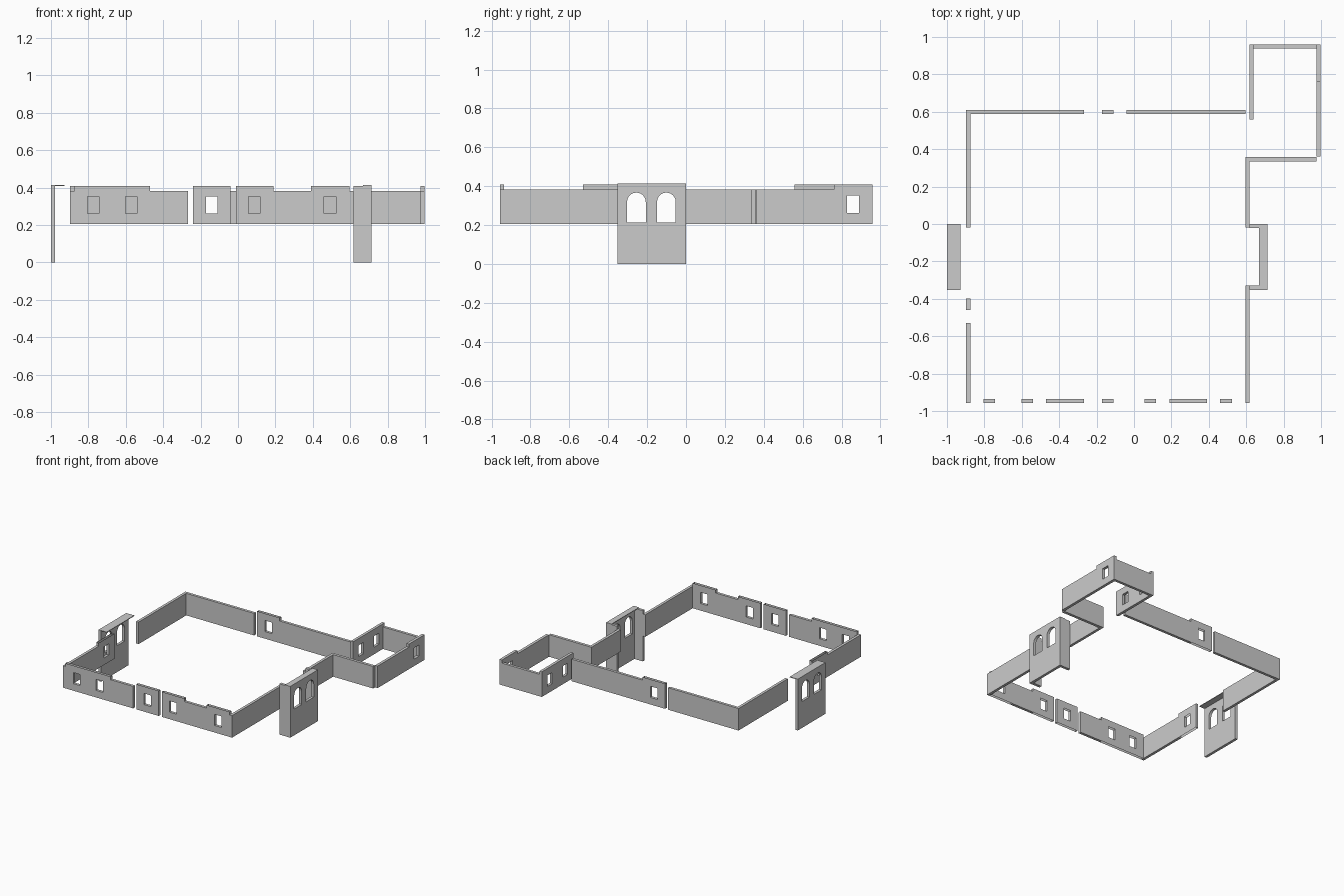
import bpy, bmesh, math
from mathutils import Vector

if "Cube" in bpy.data.objects:
    bpy.data.objects.remove(bpy.data.objects["Cube"])

Z0, LOW, HIGH = 0.205, 0.383, 0.408   # wall base, plain wall top, window bay top


def rect(u0, u1, z0, z1):
    return [(u0, z0), (u1, z0), (u1, z1), (u0, z1)]


def arch(u0, u1, z0, z1, n=12):
    r, c = (u1 - u0) / 2, (u0 + u1) / 2
    top = [(c + r * math.cos(math.pi * i / n), z1 - r + r * math.sin(math.pi * i / n))
           for i in range(n + 1)]
    return [(u0, z0), (u1, z0)] + top


def panel(name, axis, c0, c1, outline, holes=(), hollow=False):
    """Upright slab: profile in (axis, z), thick from c0 to c1, with holes."""
    bm = bmesh.new()

    def co(u, z, c):
        return Vector((u, c, z)) if axis == 'x' else Vector((c, u, z))
    edges = ([], [])
    for loop in [outline, *holes]:
        a = [bm.verts.new(co(u, z, c0)) for u, z in loop]
        b = [bm.verts.new(co(u, z, c1)) for u, z in loop]
        for i in range(len(loop)):
            j = (i + 1) % len(loop)
            edges[0].append(bm.edges.new((a[i], a[j])))
            edges[1].append(bm.edges.new((b[i], b[j])))
            bm.faces.new((a[i], a[j], b[j], b[i]))
    for e in edges:
        bmesh.ops.triangle_fill(bm, use_beauty=True, use_dissolve=False, edges=e)
    bmesh.ops.recalc_face_normals(bm, faces=bm.faces[:])
    if hollow:  # bays keep only the sill: open at the top, base and window head
        top = max(z for _, z in outline)
        drop = [f for f in bm.faces if f.normal.z < -0.9 or
                (f.normal.z > 0.9 and f.calc_center_median().z > top - 1e-4)]
        bmesh.ops.delete(bm, geom=drop, context='FACES')
    me = bpy.data.meshes.new(name)
    bm.to_mesh(me)
    bm.free()
    bpy.context.collection.objects.link(bpy.data.objects.new(name, me))


def wall(name, axis, c0, c1, u0, u1):
    panel(name, axis, c0, c1, rect(u0, u1, Z0, LOW))


def bay(name, axis, c0, c1, u0, u1, windows, hollow=True):
    holes = [rect(w - 0.031, w + 0.031, 0.262, 0.352) for w in windows]
    panel(name, axis, c0, c1, rect(u0, u1, Z0, HIGH), holes, hollow)


# front wall
F = (-0.957, -0.935)
bay("front_bay_left", 'x', *F, -0.875, -0.47, (-0.773, -0.571))
wall("front_wall_left", 'x', *F, -0.47, -0.268)
bay("front_bay_middle", 'x', *F, -0.24, -0.04, (-0.14,))
bay("front_bay_right", 'x', *F, -0.012, 0.19, (0.087,))
wall("front_wall_right", 'x', *F, 0.19, 0.39)
bay("front_bay_corner", 'x', *F, 0.39, 0.595, (0.492,))

# left wall
L = (-0.897, -0.875)
wall("left_wall_front", 'y', *L, -0.957, -0.53)
bay("left_bay", 'y', *L, -0.53, -0.33, (-0.43,))
wall("left_wall_back", 'y', *L, -0.02, 0.61)

# back wall
B = (0.588, 0.61)
wall("back_wall_left", 'x', *B, -0.875, -0.268)
bay("back_bay", 'x', *B, -0.24, -0.04, (-0.14,))
wall("back_wall_right", 'x', *B, -0.04, 0.597)

# right wall
R = (0.595, 0.617)
wall("right_wall_front", 'y', *R, -0.957, -0.33)
wall("right_wall_back", 'y', *R, -0.02, 0.335)

# annex
wall("annex_front_wall", 'x', 0.335, 0.358, 0.595, 0.975)
wall("annex_right_wall", 'y', 0.975, 0.998, 0.36, 0.76)
bay("annex_right_bay", 'y', 0.975, 0.998, 0.76, 0.96, (0.858,), False)
wall("annex_back_wall", 'x', 0.938, 0.96, 0.64, 0.975)
bay("annex_left_bay", 'y', 0.618, 0.64, 0.558, 0.96, (0.66, 0.858), False)

# tall arched entrance panels with canopies
arches = [arch(-0.303, -0.207, 0.213, 0.367), arch(-0.149, -0.053, 0.213, 0.367)]
for side, c0, c1, e0, e1 in (("left", -1.0, -0.978, -1.0, -0.928),
                             ("right", 0.693, 0.715, 0.667, 0.715)):
    panel(side + "_porch_front", 'y', c0, c1, rect(-0.353, 0, 0, 0.41), arches)
    panel(side + "_porch_canopy", 'y', e0, e1, rect(-0.353, 0, 0.41, 0.415))

# side cheeks of the right porch
for name, c0, c1 in (("porch_cheek_front", -0.353, -0.33), ("porch_cheek_back", -0.022, 0)):
    panel(name, 'x', c0, c1, rect(0.618, 0.693, 0, 0.41))
